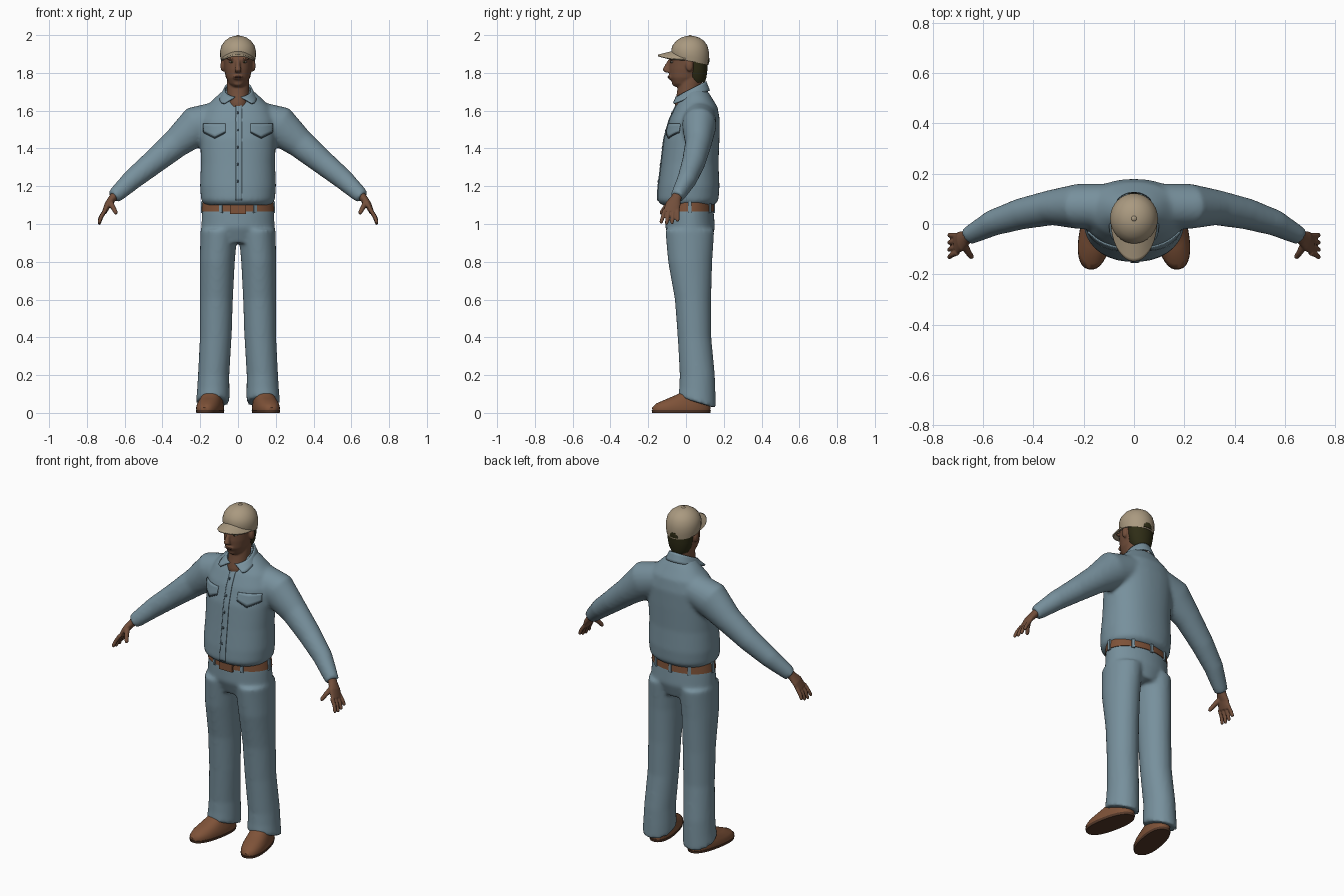
import bpy, bmesh
from math import sin, cos, pi
from mathutils import Vector, Matrix

cube = bpy.data.objects.get("Cube")
if cube:
    bpy.data.objects.remove(cube, do_unlink=True)


def material(name, rgb):
    m = bpy.data.materials.new(name)
    m.use_nodes = True
    m.diffuse_color = (*rgb, 1)
    m.node_tree.nodes["Principled BSDF"].inputs["Base Color"].default_value = (*rgb, 1)
    return m


DENIM = material("blue cloth", (0.185, 0.28, 0.335))
SEAM = material("dark blue seam", (0.05, 0.08, 0.10))
SKIN = material("brown skin", (0.17, 0.078, 0.044))
LIP = material("dark lip", (0.11, 0.043, 0.028))
HAIR = material("dark hair", (0.028, 0.026, 0.008))
TAN = material("tan cap cloth", (0.40, 0.32, 0.215))
LEATHER = material("brown leather", (0.21, 0.085, 0.040))
SOLE = material("dark sole", (0.09, 0.04, 0.022))
EYE = material("eye", (0.30, 0.25, 0.21))


def tube(bm, rings, side=1, upright=False, n=32, power=1.0):
    """Closed loft through rings of (x, y, z, half width, half depth, tilt)."""
    centres = [Vector(r[:3]) for r in rings]
    loops = []
    for i, r in enumerate(rings):
        t = centres[min(i + 1, len(rings) - 1)] - centres[max(i - 1, 0)]
        t = Vector((0, 0, 1)) if upright else t.normalized()
        v = Vector((0, 1, 0))
        v = (v - t * v.dot(t)).normalized()
        u = v.cross(t)
        tilt = r[5] if len(r) > 5 else 0
        loop = []
        for k in range(n):
            c, s = cos(2 * pi * k / n), sin(2 * pi * k / n)
            c, s = [abs(q) ** power * (1 if q > 0 else -1) for q in (c, s)]
            p = centres[i] + u * r[3] * c + v * r[4] * s
            p.z += tilt * r[4] * s
            p.x *= side
            loop.append(bm.verts.new(p))
        loops.append(loop)
    for a, b in zip(loops, loops[1:]):
        for k in range(n):
            bm.faces.new((a[k], a[(k + 1) % n], b[(k + 1) % n], b[k]))
    bm.faces.new(loops[0])
    bm.faces.new(loops[-1])


def blob(bm, centre, size):
    m = Matrix.Translation(centre) @ Matrix.Diagonal((*size, 1))
    bmesh.ops.create_uvsphere(bm, u_segments=16, v_segments=10, radius=1, matrix=m)


def finish(name, bm, mat, voxel=0, smooth=4, mirror=False, angle=0.9):
    bmesh.ops.recalc_face_normals(bm, faces=bm.faces)
    for f in bm.faces:
        f.smooth = True
    me = bpy.data.meshes.new(name)
    bm.to_mesh(me)
    bm.free()
    me.materials.append(mat)
    ob = bpy.data.objects.new(name, me)
    bpy.context.scene.collection.objects.link(ob)
    if voxel:
        r = ob.modifiers.new("Fuse", "REMESH")
        r.mode, r.voxel_size, r.use_smooth_shade = "VOXEL", voxel, True
        s = ob.modifiers.new("Soften", "SMOOTH")
        s.factor, s.iterations = 0.5, smooth
    else:
        me.set_sharp_from_angle(angle=angle)
    if mirror:
        ob.modifiers.new("Mirror", "MIRROR")
    return ob


def sheet(name, mat, fn, nu, nv, thick, target=None, mirror=False):
    """Grid from fn(u, v), thickened and optionally laid onto a target."""
    bm = bmesh.new()
    g = [[bm.verts.new(fn(i / nu, j / nv)) for j in range(nv + 1)] for i in range(nu + 1)]
    for i in range(nu):
        for j in range(nv):
            bm.faces.new((g[i][j], g[i + 1][j], g[i + 1][j + 1], g[i][j + 1]))
    ob = finish(name, bm, mat)
    if target:
        w = ob.modifiers.new("Lay", "SHRINKWRAP")
        w.target, w.wrap_method, w.wrap_mode = target, "PROJECT", "ABOVE_SURFACE"
        w.use_project_y, w.offset = True, 0.002
    s = ob.modifiers.new("Thickness", "SOLIDIFY")
    s.thickness, s.offset = thick, 0
    if mirror:
        ob.modifiers.new("Mirror", "MIRROR")
    return ob


# Shirt: torso and sleeves fused
bm = bmesh.new()
tube(bm, [(0, .01, 1.10, .175, .14), (0, .01, 1.125, .195, .162), (0, .015, 1.2, .201, .162),
          (0, .02, 1.32, .196, .152), (0, .03, 1.45, .2, .147), (0, .045, 1.55, .2, .134),
          (0, .055, 1.62, .17, .112), (0, .055, 1.68, .11, .075), (0, .05, 1.71, .075, .06)],
     upright=True, n=48, power=0.9)
for s in (1, -1):
    tube(bm, [(.08, .07, 1.565, .09, .09), (.22, .07, 1.52, .106, .09), (.33, .065, 1.425, .078, .07),
              (.45, .04, 1.325, .065, .062), (.56, .005, 1.235, .055, .052),
              (.635, -.035, 1.165, .044, .04), (.66, -.048, 1.143, .038, .036)], side=s)
shirt = finish("shirt", bm, DENIM, 0.011, 6)

# Shirt front: button strip, pocket flaps and collar
sheet("button_strip", DENIM, lambda u, v: (-.012 + .034 * u, -.3, 1.125 + .515 * v), 3, 40, .005, shirt)
sheet("button_strip_seam", SEAM, lambda u, v: (-.014 + .003 * u, -.3, 1.125 + .515 * v), 1, 40, .005, shirt)
for i in range(5):
    sheet("button", SEAM, lambda u, v: (-.006 + .008 * u, -.3, 1.22 + .09 * i + .012 * v), 1, 1, .009, shirt)


def flap_edge(u):
    return 1.488 - .03 * (1 - abs(2 * u - 1))


sheet("pocket_flaps", DENIM, lambda u, v: (.065 + .115 * u, -.3, flap_edge(u) * (1 - v) + 1.53 * v),
      16, 4, .008, shirt, True)
sheet("pocket_flap_seams", SEAM, lambda u, v: (.065 + .115 * u, -.3, flap_edge(u) - .006 * v),
      16, 1, .005, shirt, True)


def collar_point(u, v):
    a = (2 * u - 1) * pi * 0.93
    f = (1 - cos(a)) / 2
    top = Vector((.07 * sin(a), .035 + .068 * cos(a) - .02 * f, 1.755 - .085 * f))
    out = .055 * f ** 4 * (1 if a > 0 else -1)
    low = Vector((.09 * sin(a) + out, .035 + .088 * cos(a) - .015 * f, 1.705 - .068 * f))
    return top.lerp(low, v)


sheet("collar", DENIM, collar_point, 36, 4, .009)

# Trousers: hips and legs fused
bm = bmesh.new()
tube(bm, [(0, .025, .9, .14, .105), (0, .022, .98, .195, .132), (0, .02, 1.06, .191, .127),
          (0, .02, 1.12, .184, .12)], upright=True)
for s in (1, -1):
    tube(bm, [(.134, .058, .055, .089, .1, -.3), (.131, .06, .12, .086, .096, -.15), (.129, .06, .2, .083, .093),
              (.118, .045, .4, .084, .089), (.114, .037, .6, .087, .096), (.11, .022, .8, .093, .117),
              (.1, .02, .97, .098, .13)], side=s, upright=True)
finish("trousers", bm, DENIM, 0.011, 6)

# Belt, buckle and belt loops
bm = bmesh.new()
tube(bm, [(0, .02, 1.065, .193, .13), (0, .02, 1.115, .188, .127)], upright=True, n=48)
finish("belt", bm, LEATHER)
bm = bmesh.new()
bmesh.ops.create_cube(bm, matrix=Matrix.Translation((0, -.112, 1.082)) @ Matrix.Diagonal((.085, .014, .058, 1)))
finish("buckle", bm, LEATHER)
bm = bmesh.new()
for a in (62, 118, 0, 180, 235, 270, 305):
    a = a * pi / 180
    m = Matrix.Translation((.192 * cos(a), .02 - .129 * sin(a), 1.088)) @ Matrix.Rotation(-a, 4, "Z")
    bmesh.ops.create_cube(bm, matrix=m @ Matrix.Diagonal((.01, .018, .062, 1)))
finish("belt_loops", bm, DENIM)

# Shoes, turned slightly outward
turn = Matrix.Translation((.148, -.025, 0)) @ Matrix.Rotation(0.2, 4, "Z")
for name, mat, rings in (
        ("shoes", LEATHER, [(0, 0, .012, .064, .155), (0, 0, .028, .066, .157), (0, .008, .05, .062, .143),
                            (0, .035, .075, .055, .11), (0, .06, .1, .048, .075), (0, .065, .12, .04, .06)]),
        ("soles", SOLE, [(0, 0, 0, .064, .156), (0, 0, .014, .067, .159)])):
    bm = bmesh.new()
    tube(bm, rings, upright=True, power=0.85)
    bmesh.ops.transform(bm, matrix=turn, verts=bm.verts)
    finish(name, bm, mat, mirror=True)

# Hands with four fingers and a thumb
bm = bmesh.new()
tube(bm, [(.645, -.04, 1.165, .022, .026), (.665, -.053, 1.135, .021, .028), (.688, -.068, 1.105, .018, .04),
          (.708, -.08, 1.062, .013, .042)], n=20)
for k, reach in ((-1.5, .95), (-.5, 1.05), (.5, 1), (1.5, .82)):
    y = -.08 + k * .023
    tube(bm, [(.702, y, 1.075, .011, .011), (.725, y - .004 + k * .003, 1.07 - .035 * reach, .0105, .0105),
              (.734, y - .008 + k * .006, 1.07 - .062 * reach, .0095, .0095),
              (.736, y - .009 + k * .007, 1.07 - .07 * reach, .006, .006)], n=12)
tube(bm, [(.68, -.075, 1.12, .017, .017), (.66, -.112, 1.085, .013, .013), (.647, -.13, 1.06, .011, .011),
          (.644, -.134, 1.052, .006, .006)], n=12)
finish("hands", bm, SKIN, 0.004, 3, True)

# Head: skull, neck, nose, brow and ears fused
bm = bmesh.new()
tube(bm, [(0, -.025, 1.726, .028, .032), (0, -.02, 1.742, .046, .05), (0, -.002, 1.775, .063, .085),
          (0, .01, 1.82, .073, .1), (0, .015, 1.87, .078, .103), (0, .02, 1.92, .078, .088),
          (0, .02, 1.96, .055, .065)], upright=True)
tube(bm, [(0, .0, 1.6, .055, .058), (0, .002, 1.64, .056, .062), (0, .012, 1.69, .059, .061),
          (0, .03, 1.8, .06, .064)], upright=True)
tube(bm, [(0, -.082, 1.87, .012, .012), (0, -.096, 1.838, .012, .018), (0, -.106, 1.815, .018, .019),
          (0, -.096, 1.802, .017, .013)], upright=True, n=16)
blob(bm, (0, -.082, 1.777), (.028, .014, .014))
blob(bm, (0, -.058, 1.745), (.026, .017, .016))
for s in (1, -1):
    blob(bm, (.036 * s, -.076, 1.876), (.026, .014, .008))
    blob(bm, (.081 * s, .018, 1.838), (.012, .02, .031))
finish("head", bm, SKIN, 0.0055, 3)

# Eyes and lips
bm = bmesh.new()
blob(bm, (.033, -.074, 1.858), (.014, .009, .006))
finish("eyes", bm, EYE, mirror=True)
bm = bmesh.new()
blob(bm, (.033, -.080, 1.858), (.006, .0045, .0055))
finish("pupils", bm, HAIR, mirror=True)
bm = bmesh.new()
blob(bm, (0, -.091, 1.778), (.025, .008, .005))
finish("lips", bm, LIP)

# Hair at the back of the head
bm = bmesh.new()
tube(bm, [(0, .055, 1.75, .048, .045), (0, .056, 1.775, .064, .052), (0, .054, 1.82, .073, .06),
          (0, .05, 1.88, .08, .067)], upright=True)
finish("hair", bm, HAIR)

# Cap: crown, top button and curved brim
bm = bmesh.new()
tube(bm, [(0, .022, 1.862, .09, .096, -.2), (0, .022, 1.885, .094, .1, -.15), (0, .022, 1.915, .095, .1, -.08),
          (0, .022, 1.945, .087, .092, -.02), (0, .022, 1.97, .069, .073), (0, .022, 1.987, .045, .047),
          (0, .022, 1.995, .02, .02)], upright=True)
blob(bm, (0, .022, 1.994), (.011, .011, .006))
finish("cap_crown", bm, TAN)


def brim_point(u, v):
    a = (2 * u - 1) * 1.4
    x = (.088 + .002 * v) * sin(a)
    return x, .022 - (.09 + .08 * v) * cos(a), 1.912 - .04 * sin(a) ** 2 - .02 * v * cos(a)


sheet("cap_brim", TAN, brim_point, 24, 6, .009)
# Adjusting gap at the back of the cap
bm = bmesh.new()
tube(bm, [(0, .114, 1.85, .028, .008), (0, .118, 1.868, .024, .007), (0, .12, 1.88, .012, .004)], upright=True, n=16)
finish("cap_back_gap", bm, HAIR)
